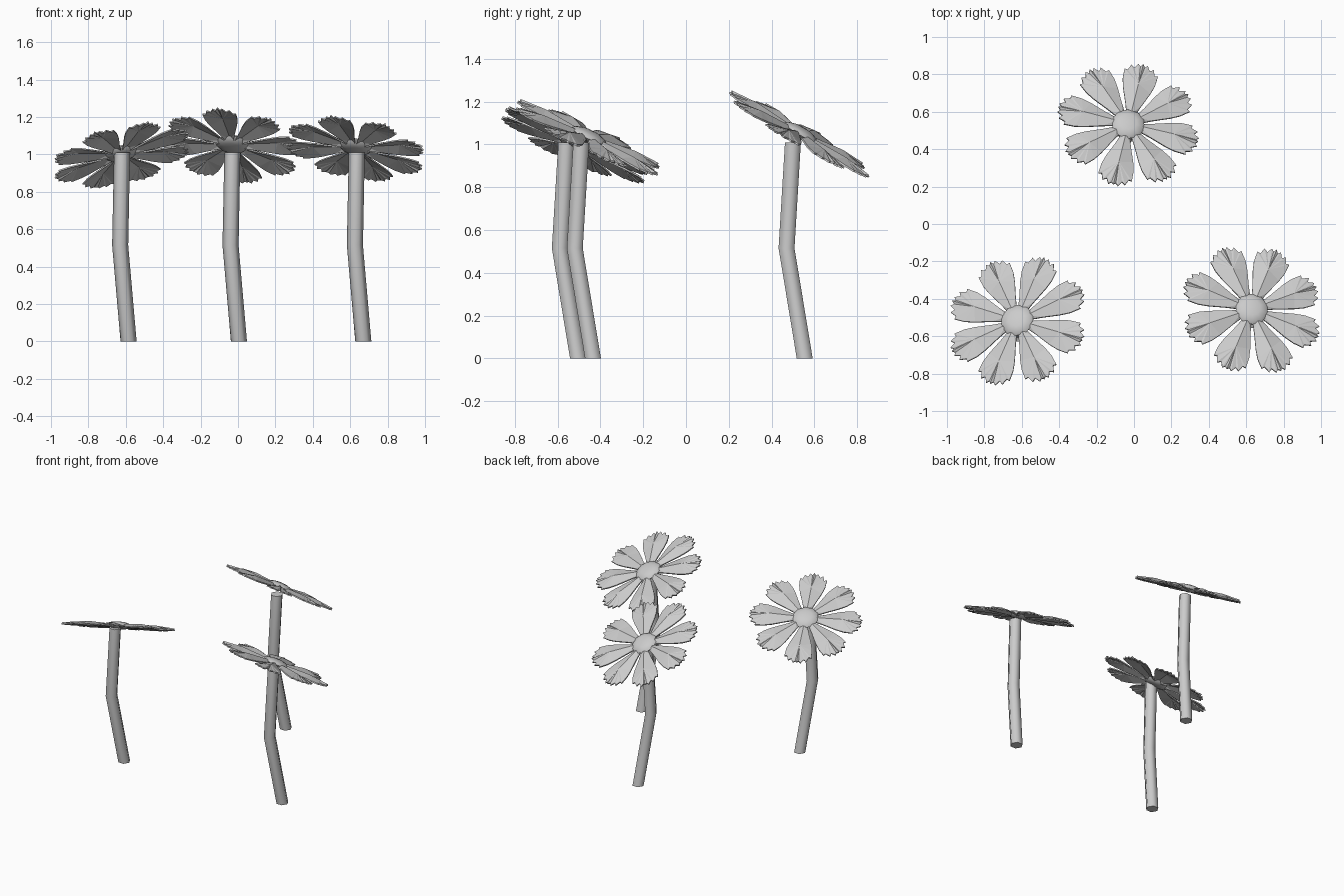
import bpy, bmesh, math
from mathutils import Vector, Matrix

if "Cube" in bpy.data.objects:
    bpy.data.objects.remove(bpy.data.objects["Cube"])


def make_object(name, bm, smooth_angle=None):
    bmesh.ops.recalc_face_normals(bm, faces=bm.faces)
    mesh = bpy.data.meshes.new(name)
    bm.to_mesh(mesh)
    bm.free()
    ob = bpy.data.objects.new(name, mesh)
    bpy.context.collection.objects.link(ob)
    if smooth_angle:
        bpy.ops.object.select_all(action='DESELECT')
        ob.select_set(True)
        bpy.context.view_layer.objects.active = ob
        bpy.ops.object.shade_smooth_by_angle(angle=math.radians(smooth_angle))
    return ob


# Bent stem: three level rings joined by side faces
def make_stem(name, base, mid, top, radius=0.043, sides=6):
    bm = bmesh.new()
    rings = []
    for x, y, z in (base, mid, top):
        rings.append([bm.verts.new((x + radius * math.cos(a), y + radius * math.sin(a), z))
                      for a in (math.tau * i / sides for i in range(sides))])
    for lo, hi in zip(rings, rings[1:]):
        for i in range(sides):
            j = (i + 1) % sides
            bm.faces.new((lo[i], lo[j], hi[j], hi[i]))
    bm.faces.new(rings[0])
    bm.faces.new(rings[-1])
    make_object(name, bm, 65)


# Half outline of a toothed petal: distance from centre, half width
EDGE = [(0.06, 0.022), (0.13, 0.043), (0.22, 0.075), (0.275, 0.089), (0.335, 0.092),
        (0.332, 0.074), (0.368, 0.062), (0.354, 0.042), (0.384, 0.026), (0.370, 0.012)]
RIDGE = [(0.06, 0.008), (0.25, 0.014), (0.385, 0.0)]   # raised middle fold


def add_petal(bm, angle, thickness=0.008):
    rot = Matrix.Rotation(angle, 4, 'Z')
    layers = []
    for drop in (0, thickness):
        def vert(x, y, z):
            return bm.verts.new(rot @ Vector((x, y, z - drop)))
        ridge = [vert(r, 0, z) for r, z in RIDGE]
        left = [vert(r, w, -0.008) for r, w in EDGE]
        right = [vert(r, -w, -0.008) for r, w in EDGE]
        for side in (left, right):
            bm.faces.new((ridge[0], side[0], side[1]))
            bm.faces.new((ridge[0], side[1], side[2], ridge[1]))
            for i in range(2, len(side) - 1):
                bm.faces.new((ridge[1], side[i], side[i + 1]))
            bm.faces.new((ridge[1], side[-1], ridge[2]))
        layers.append(left + [ridge[2]] + right[::-1] + [ridge[0]])
    n = len(layers[0])
    for i in range(n):
        j = (i + 1) % n
        bm.faces.new((layers[0][i], layers[0][j], layers[1][j], layers[1][i]))


# Head tilted so its plane rises by slope_x and slope_y
def make_head(name, centre, slope_x, slope_y, phase):
    normal = Vector((-slope_x, -slope_y, 1))
    place = Matrix.Translation(centre) @ Vector((0, 0, 1)).rotation_difference(normal).to_matrix().to_4x4()
    petals = bmesh.new()
    for i in range(8):
        add_petal(petals, math.radians(phase + 45 * i))
    make_object(name + "_petals", petals).matrix_world = place
    heart = bmesh.new()
    bmesh.ops.create_uvsphere(heart, u_segments=10, v_segments=6, radius=1)
    bmesh.ops.scale(heart, vec=(0.09, 0.09, 0.027), verts=heart.verts)
    make_object(name + "_centre", heart, 40).matrix_world = place


# name, stem top x/y, head centre, slopes, petal phase
FLOWERS = [
    ("left_flower", -0.62, -0.56, (-0.625, -0.515, 1.005), 0.23, -0.45, 25),
    ("back_flower", -0.03, 0.50, (-0.03, 0.535, 1.055), -0.14, -0.58, 31),
    ("right_flower", 0.635, -0.49, (0.63, -0.455, 1.04), -0.17, -0.47, 22.5),
]
for name, x, y, centre, sx, sy, phase in FLOWERS:
    make_stem(name + "_stem", (x + 0.035, y + 0.055, 0), (x - 0.01, y - 0.03, 0.515), (x, y, 1.01))
    make_head(name, centre, sx, sy, phase)
